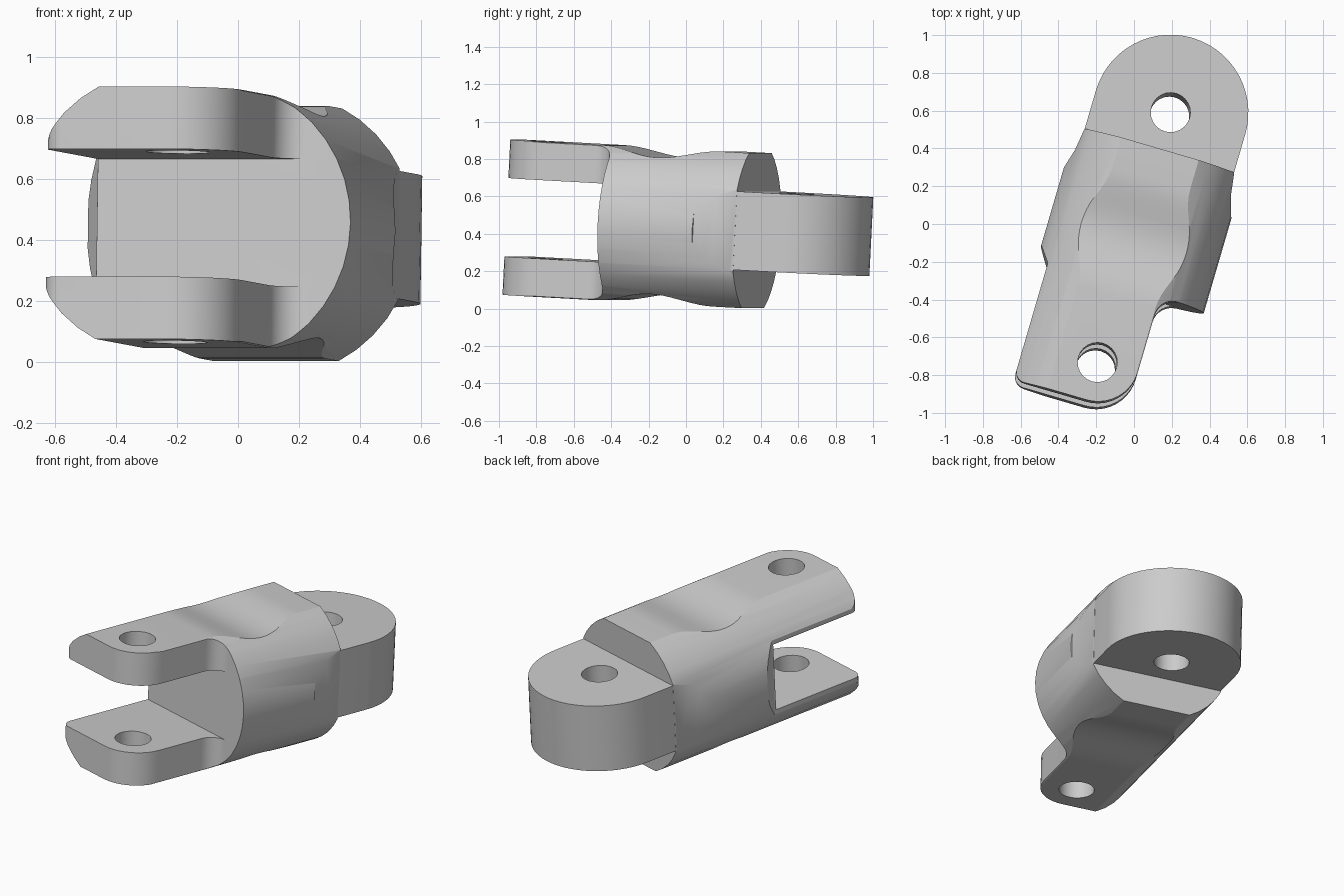
import bpy
import bmesh
import math
from mathutils import Matrix, Vector

cube = bpy.data.objects.get("Cube")
if cube:
    bpy.data.objects.remove(cube)

AXIS_X = 0.02      # sideways offset of the long axis
PLANE = {"plan": lambda a, b, d: (a, b, d), "side": lambda a, b, d: (d, a, b),
         "round": lambda a, b, d: (a, d, b)}


def arc(cx, cy, r, start, end, n):
    """Points along an arc, angles in degrees."""
    angles = [math.radians(start + (end - start) * i / n) for i in range(n + 1)]
    return [(cx + r * math.cos(t), cy + r * math.sin(t)) for t in angles]


def prism(name, points, low, high, plane="plan"):
    """Extrude a closed profile between two depths."""
    place = PLANE[plane]
    bm = bmesh.new()
    face = bm.faces.new([bm.verts.new(place(a, b, low)) for a, b in points])
    new = bmesh.ops.extrude_face_region(bm, geom=[face])["geom"]
    shift = Vector(place(0, 0, high - low))
    bmesh.ops.translate(bm, vec=shift, verts=[v for v in new if isinstance(v, bmesh.types.BMVert)])
    bmesh.ops.recalc_face_normals(bm, faces=bm.faces)
    mesh = bpy.data.meshes.new(name)
    bm.to_mesh(mesh)
    bm.free()
    obj = bpy.data.objects.new(name, mesh)
    bpy.context.collection.objects.link(obj)
    return obj


def combine(target, tool, operation):
    """Apply a boolean and discard the tool."""
    mod = target.modifiers.new("shape", "BOOLEAN")
    mod.operation, mod.solver, mod.object = operation, "EXACT", tool
    graph = bpy.context.evaluated_depsgraph_get()
    mesh = bpy.data.meshes.new_from_object(target.evaluated_get(graph))
    target.modifiers.clear()
    target.data = mesh
    bpy.data.objects.remove(tool)


# Plan outline: rounded fork end, fillet into the barrel, taper to the eye
plan = arc(-0.32, -0.927, 0.06, 180, 270, 5)
plan += arc(0.02, -0.767, 0.22, 270, 360, 10)
plan += arc(0.34, -0.45, 0.1, 180, 90, 8)
plan += [(0.55, -0.35), (0.55, 0.15), (0.48, 0.18), (0.45, 0.28), (0.433, 0.4)]
plan += [(-0.393, 0.4), (-0.41, 0.28), (-0.44, 0.18), (-0.44, -0.25), (-0.38, -0.34)]
link = prism("link_body", plan, -0.5, 0.5)

# Round barrel section
combine(link, prism("barrel", arc(AXIS_X, 0, 0.467, 0, 351, 39), -1.2, 0.7, "round"), "INTERSECT")

# Flat top and bottom, dipping to a waist
steps = 18
waist = [(-0.42 + 0.66 * i / steps, 0.415 - 0.025 * (1 - math.cos(2 * math.pi * i / steps)))
         for i in range(steps + 1)]
top = [(-1.2, 0.415)] + waist + [(0.7, 0.415)]
bottom = [(y, -z) for y, z in reversed(top)]
combine(link, prism("waist", top + bottom, -0.8, 0.8, "side"), "INTERSECT")

# Slot between the fork arms
slot = [(-0.8, -1.3), (0.8, -1.3), (0.8, -0.35), (-0.8, -0.35)]
combine(link, prism("slot", slot, -0.21, 0.21), "DIFFERENCE")

# Rounded eye at the rear
eye = arc(AXIS_X, 0.611, 0.412, 0, 180, 28) + [(AXIS_X - 0.412, 0.25), (AXIS_X + 0.412, 0.25)]
combine(link, prism("eye", eye, -0.21, 0.21), "UNION")

# Pin holes
for y in (-0.78, 0.611):
    combine(link, prism("pin_hole", arc(AXIS_X, y, 0.105, 0, 345, 23), -0.7, 0.7), "DIFFERENCE")

# Plain grey finish
grey = bpy.data.materials.new("plain_grey")
grey.use_nodes = True
grey.diffuse_color = (0.6, 0.6, 0.6, 1)
grey.node_tree.nodes["Principled BSDF"].inputs["Base Color"].default_value = (0.6, 0.6, 0.6, 1)
link.data.materials.clear()
link.data.materials.append(grey)

# Turn, pitch and lift into place
link.matrix_world = (Matrix.Translation((0, 0, 0.4375)) @ Matrix.Rotation(math.radians(-16.3), 4, "Z")
                     @ Matrix.Rotation(math.radians(-3), 4, "X"))

bpy.ops.object.select_all(action="DESELECT")
link.select_set(True)
bpy.context.view_layer.objects.active = link
bpy.ops.object.shade_smooth_by_angle(angle=math.radians(30))
